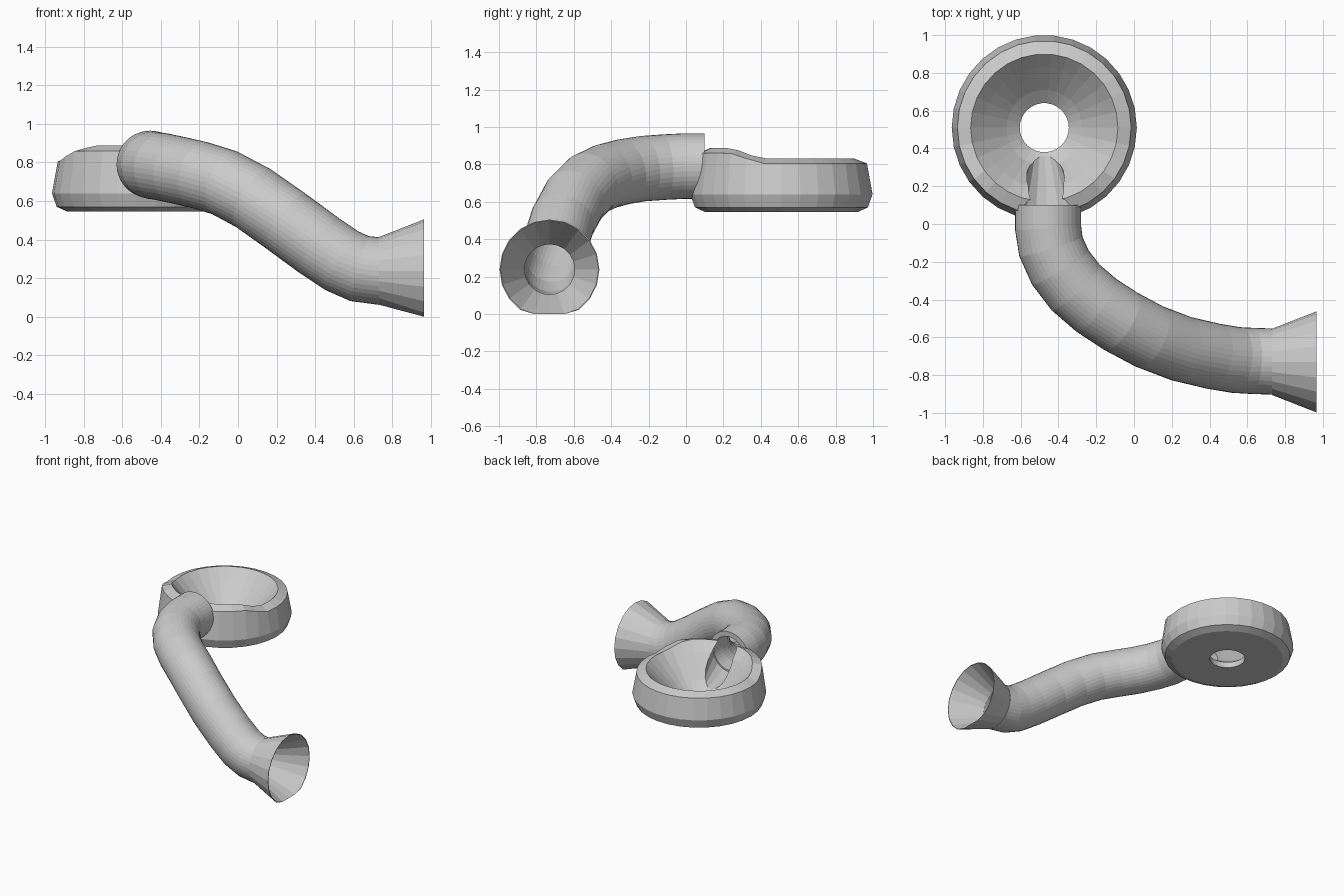
import bpy, bmesh, math
from mathutils import Vector

if "Cube" in bpy.data.objects:
    bpy.data.objects.remove(bpy.data.objects["Cube"], do_unlink=True)

grey = bpy.data.materials.new("light grey")
grey.use_nodes = True
grey.diffuse_color = (0.6, 0.6, 0.6, 1)
grey.node_tree.nodes["Principled BSDF"].inputs["Base Color"].default_value = (0.6, 0.6, 0.6, 1)


def loft(name, rings, loop=True, caps=False):
    """Skin a list of equal-sided rings; loop joins the last ring to the first."""
    bm = bmesh.new()
    rows = [[bm.verts.new(p) for p in ring] for ring in rings]
    n = len(rows[0])
    pairs = list(zip(rows, rows[1:])) + ([(rows[-1], rows[0])] if loop else [])
    for a, b in pairs:
        for i in range(n):
            j = (i + 1) % n
            bm.faces.new((a[i], a[j], b[j], b[i]))
    if caps:
        bm.faces.new(rows[0])
        bm.faces.new(rows[-1])
    bmesh.ops.recalc_face_normals(bm, faces=bm.faces)
    mesh = bpy.data.meshes.new(name)
    bm.to_mesh(mesh)
    bm.free()
    mesh.materials.append(grey)
    obj = bpy.data.objects.new(name, mesh)
    bpy.context.collection.objects.link(obj)
    return obj


def circle(centre, direction, radius, sides):
    d = Vector(direction).normalized()
    u = d.cross(Vector((0, 0, 1))).normalized()
    v = u.cross(d)
    steps = [2 * math.pi * i / sides for i in range(sides)]
    return [Vector(centre) + radius * (math.cos(a) * u + math.sin(a) * v) for a in steps]


# Bowl: turned profile with a drain hole, rim lifted beside the tube
BX, BY = -0.475, 0.51
profile = [(0.13, 0.545), (0.41, 0.545), (0.465, 0.57), (0.49, 0.64), (0.46, 0.805),
           (0.39, 0.832), (0.32, 0.76), (0.2, 0.645), (0.13, 0.59)]
rings = []
for r, z in profile:
    ring = circle((BX, BY, z), (0, 0.0001, 1), r, 30)
    if z > 0.75:
        for p in ring:
            t = min(max((0.42 - p.y) / 0.2, 0), 1)
            p.z += 0.055 * t * t * (3 - 2 * t)
    rings.append(ring)
bowl = loft("bowl", rings)

# Tapered channel running from the tube mouth down to the drain
channel = [((-0.46, -0.06, 0.79), 0.15), ((-0.46, 0.1, 0.79), 0.15), ((BX, 0.4, 0.66), 0.06)]
cutter = loft("channel_cutter", [circle(c, (0, 1, 0), r, 16) for c, r in channel],
              loop=False, caps=True)
cutter.hide_render = True
cut = bowl.modifiers.new("channel", "BOOLEAN")
cut.object = cutter
cut.operation = "DIFFERENCE"
cut.solver = "EXACT"
bpy.context.view_layer.objects.active = bowl
bowl.select_set(True)
bpy.ops.object.modifier_apply(modifier="channel")
bpy.data.objects.remove(cutter, do_unlink=True)

# Curved tube with a hollow bore
path = [Vector(p) for p in (
    (-0.455, 0.1, 0.79), (-0.455, -0.02, 0.79), (-0.44, -0.12, 0.785), (-0.39, -0.23, 0.777),
    (-0.31, -0.335, 0.76), (-0.2, -0.43, 0.735), (-0.07, -0.515, 0.695), (0.08, -0.595, 0.615),
    (0.25, -0.66, 0.495), (0.42, -0.7, 0.37), (0.54, -0.72, 0.29), (0.63, -0.725, 0.25),
    (0.73, -0.728, 0.237))]
tangents = [path[min(i + 1, len(path) - 1)] - path[max(i - 1, 0)] for i in range(len(path))]
tangents[0], tangents[-1] = Vector((0, -1, 0)), Vector((1, 0, 0))
outer = [circle(p, d, 0.175, 40) for p, d in zip(path, tangents)]
inner = [circle(p, d, 0.135, 40) for p, d in zip(path, tangents)]
loft("tube", outer + inner[::-1])

# Flared mouth, flattened where it rests on the ground
flare = [circle((x, -0.73, 0.238), (1, 0, 0), r, 20)
         for x, r in ((0.73, 0.135), (0.73, 0.175), (0.965, 0.267), (0.965, 0.262))]
for ring in flare:
    for p in ring:
        p.z = max(p.z, 0)
loft("flared_mouth", flare)
